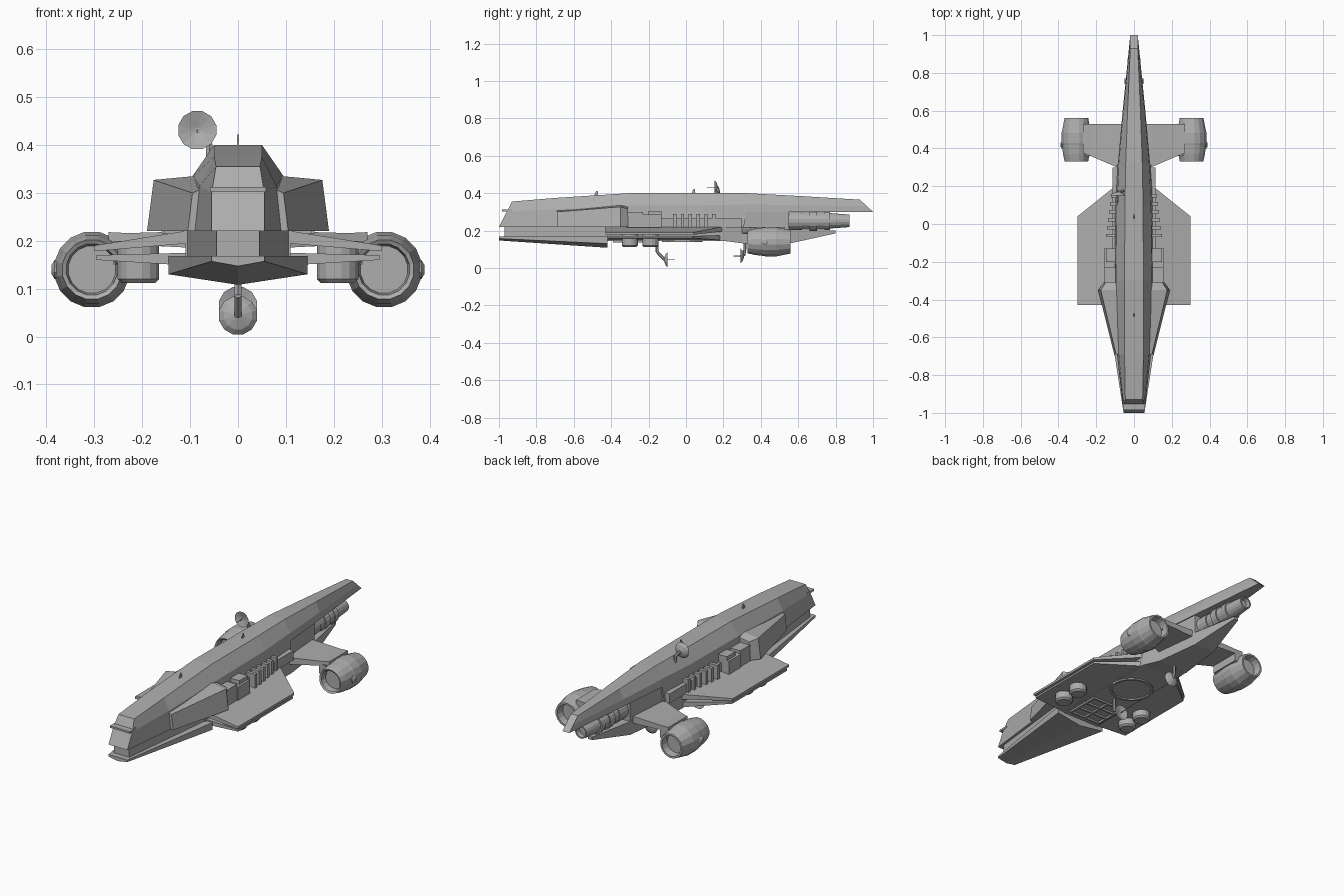
import bpy, bmesh, math
from mathutils import Vector, Matrix

old = bpy.data.objects.get("Cube")
if old:
    bpy.data.objects.remove(old, do_unlink=True)


def material(name, v):
    m = bpy.data.materials.new(name)
    m.use_nodes = True
    m.diffuse_color = (v, v, v, 1)
    m.node_tree.nodes["Principled BSDF"].inputs["Base Color"].default_value = (v, v, v, 1)
    return m


grey = material("hull_grey", 0.42)


def finish(name, bm):
    bmesh.ops.recalc_face_normals(bm, faces=bm.faces)
    me = bpy.data.meshes.new(name)
    bm.to_mesh(me)
    bm.free()
    me.materials.append(grey)
    ob = bpy.data.objects.new(name, me)
    bpy.context.collection.objects.link(ob)
    return ob


def loft(name, rings):
    """Skin a list of equal point rings and cap both ends."""
    bm = bmesh.new()
    vs = [[bm.verts.new(p) for p in r] for r in rings]
    n = len(rings[0])
    for a, b in zip(vs, vs[1:]):
        for i in range(n):
            j = (i + 1) % n
            bm.faces.new((a[i], a[j], b[j], b[i]))
    bm.faces.new(vs[0])
    bm.faces.new(vs[-1])
    return finish(name, bm)


def box(name, lo, hi):
    bm = bmesh.new()
    bmesh.ops.create_cube(bm, size=1)
    for v in bm.verts:
        v.co = [(a + b) / 2 + c * (b - a) for a, b, c in zip(lo, hi, v.co)]
    return finish(name, bm)


def turned(name, center, axis, profile, n=16):
    """Revolve (distance, radius) pairs about an axis."""
    rot = Vector(axis).to_track_quat('Z', 'Y').to_matrix()
    c = Vector(center)
    rings = []
    for d, r in profile:
        rings.append([c + rot @ Vector((r * math.cos(t), r * math.sin(t), d))
                      for t in (2 * math.pi * (i + 0.5) / n for i in range(n))])
    return loft(name, rings)


def rod(name, a, b, r, n=6):
    a, b = Vector(a), Vector(b)
    return turned(name, a, b - a, [(0, r), ((b - a).length, r)], n)


def hull_ring(yt, yb, wt, zt, wm, zm, wb, zb):
    ym = yb + (yt - yb) * (zm - zb) / (zt - zb)
    half = [(wb, yb, zb), (wm, ym, zm), (wt, yt, zt)]
    return half + [(-x, y, z) for x, y, z in reversed(half)]


def slab(name, stations):
    """Flat wing running across the ship: x, y front, y back, z low, z high."""
    full = [(-s[0],) + s[1:] for s in stations] + list(reversed(stations))
    return loft(name, [[(x, a, lo), (x, b, lo), (x, b, hi), (x, a, hi)]
                       for x, a, b, lo, hi in full])


def taper(name, sections):
    """Box running along the ship: y, half width, z low, z high."""
    return loft(name, [[(-w, y, lo), (w, y, lo), (w, y, hi), (-w, y, hi)]
                       for y, w, lo, hi in sections])


# Upper hull, with slanted nose and tail
loft("upper_hull", [
    hull_ring(-.93, -1.0, .046, .355, .055, .30, .055, .22),
    hull_ring(-.69, -.69, .05, .375, .08, .315, .09, .22),
    hull_ring(-.3, -.3, .05, .40, .095, .335, .105, .22),
    hull_ring(.1, .1, .048, .40, .09, .335, .105, .22),
    hull_ring(.31, .31, .044, .40, .08, .34, .09, .22),
    hull_ring(.32, .32, .044, .40, .08, .34, .085, .30),
    hull_ring(.6, .6, .034, .385, .056, .335, .06, .30),
    hull_ring(.93, 1.0, .02, .365, .02, .33, .02, .30)])
box("nose_sill", (-.058, -.985, .302), (.058, -.93, .312))

# Lower bow: recessed neck and shallow V keel
taper("bow_neck", [(-.97, .045, .155, .225), (-.43, .105, .155, .225)])
loft("bow_keel", [[(-w, y, hi), (-w, y, lo), (0, y, keel), (w, y, lo), (w, y, hi)]
                  for y, w, hi, lo, keel in
                  [(-1, .055, .168, .157, .147), (-.42, .145, .168, .13, .108)]])

# Mid body and layered wing
taper("belly_core", [(-.43, .11, .145, .22), (.2, .11, .145, .22), (.32, .085, .13, .22)])
slab("wing_upper", [(.3, -.43, .04, .178, .19), (.1, -.43, .2, .195, .222)])
slab("wing_lower", [(.295, -.42, .035, .16, .17), (.1, -.42, .19, .148, .175)])

# Tail: block, tubes and tapering underside
taper("tail_block", [(.3, .08, .2, .305), (.55, .06, .2, .305)])
turned("tail_tube", (0, 0, .252), (0, 1, 0),
       [(.54, .05), (.62, .05), (.62, .046), (.66, .046), (.66, .052), (.7, .052),
        (.7, .046), (.74, .046), (.74, .05), (.77, .05), (.77, .042), (.875, .034),
        (.875, .027), (.85, .025)])
taper("tail_underside", [(.3, .09, .13, .21), (.55, .06, .13, .2), (.8, .012, .185, .2)])

# Engine pylons
slab("engine_pylon", [(.27, .375, .53, .195, .218), (.23, .36, .53, .192, .216),
                      (.09, .3, .53, .185, .22)])

for s, side in ((1, "left"), (-1, "right")):
    # Side sponson, swelling toward the back
    loft(side + "_sponson", [[(s * .06, y, .22), (s * wb, y, .22), (s * wt, y, zo), (s * .06, y, zi)]
                             for y, wb, wt, zo, zi in
                             [(-.69, .105, .095, .30, .315), (-.35, .19, .176, .327, .338),
                              (-.31, .16, .15, .315, .33)]])
    # Machinery along the flank
    box(side + "_flank_block", tuple(sorted((s * .09, s * .155)) [:1]) + (-.32, .215),
        (max(s * .09, s * .155), -.23, .30))
    for name, y0, y1, w, z in (("step", -.23, -.13, .16, .285), ("duct", -.13, .3, .115, .265)):
        lo, hi = sorted((s * .07, s * w))
        box(side + "_flank_" + name, (lo, y0, .215), (hi, y1, z))
    box(side + "_flank_ledge", (min(s * .07, s * .148), -.2, .285),
        (max(s * .07, s * .148), -.13, .305))
    for i in range(6):
        y = -.07 + i * .042
        w = .148 - i * .005
        lo, hi = sorted((s * .08, s * w))
        box(f"{side}_flank_rib_{i}", (lo, y, .215), (hi, y + .018, .288))
    # Pods under the wing
    for i, y in enumerate((-.30, -.19)):
        turned(f"{side}_pod_{i}", (s * .208, y, 0), (0, 0, 1),
               [(.112, .036), (.12, .044), (.19, .044)])
    # Barrel engine with open ends
    turned(side + "_engine", (s * .305, 0, .14), (0, 1, 0),
           [(.365, .05), (.335, .054), (.33, .063), (.37, .072), (.42, .078), (.425, .08),
            (.485, .08), (.49, .078), (.53, .07), (.56, .064), (.56, .054), (.52, .05)])
    turned(side + "_engine_knob", (s * .375, .42, .14), (s, 0, 0),
           [(0, .02), (.008, .02), (.014, .01)], 10)
    lo, hi = sorted((s * .22, s * .26))
    box(side + "_engine_mount", (lo, .36, .15), (hi, .53, .2))

# Belly ring and hatch frames
turned("belly_ring", (0, -.02, 0), (0, 0, 1),
       [(.15, .11), (.138, .11), (.138, .098), (.146, .098)], 24)
for i in range(4):
    box(f"belly_rung_{i}", (-.09, -.39 + i * .06, .136), (.09, -.38 + i * .06, .15))
for x in (-.09, 0, .09):
    box("belly_rail", (x - .005, -.39, .136), (x + .005, -.2, .15))


def dish(name, center, d, mount):
    """Shallow dish facing along y (d = +1 or -1), with feed spike and bent arm."""
    c = Vector(center)
    turned(name + "_bowl", c, (0, d, 0),
           [(-.012, .008), (-.004, .03), (.006, .041), (.003, .03), (-.004, .006)], 12)
    rod(name + "_spike", c, c + Vector((0, d * .045, 0)), .002)
    elbow = Vector((mount[0], mount[1], c.z + (mount[2] - c.z) * .4))
    rod(name + "_arm_upper", mount, elbow, .008)
    rod(name + "_arm_lower", elbow, c - Vector((0, d * .01, 0)), .008)


dish("front_belly_dish", (0, -.105, .044), 1, (0, -.155, .15))
dish("rear_belly_dish", (0, .298, .064), -1, (0, .315, .15))
dish("top_dish", (-.085, .158, .431), -1, (-.06, .175, .36))

# Small dorsal fins
for y, z in ((-.48, .385), (.04, .395)):
    loft("dorsal_fin", [[(x, y - .012, z), (x, y + .01, z), (x, y + .008, z + .027),
                         (x, y, z + .027)] for x in (-.002, .002)])
